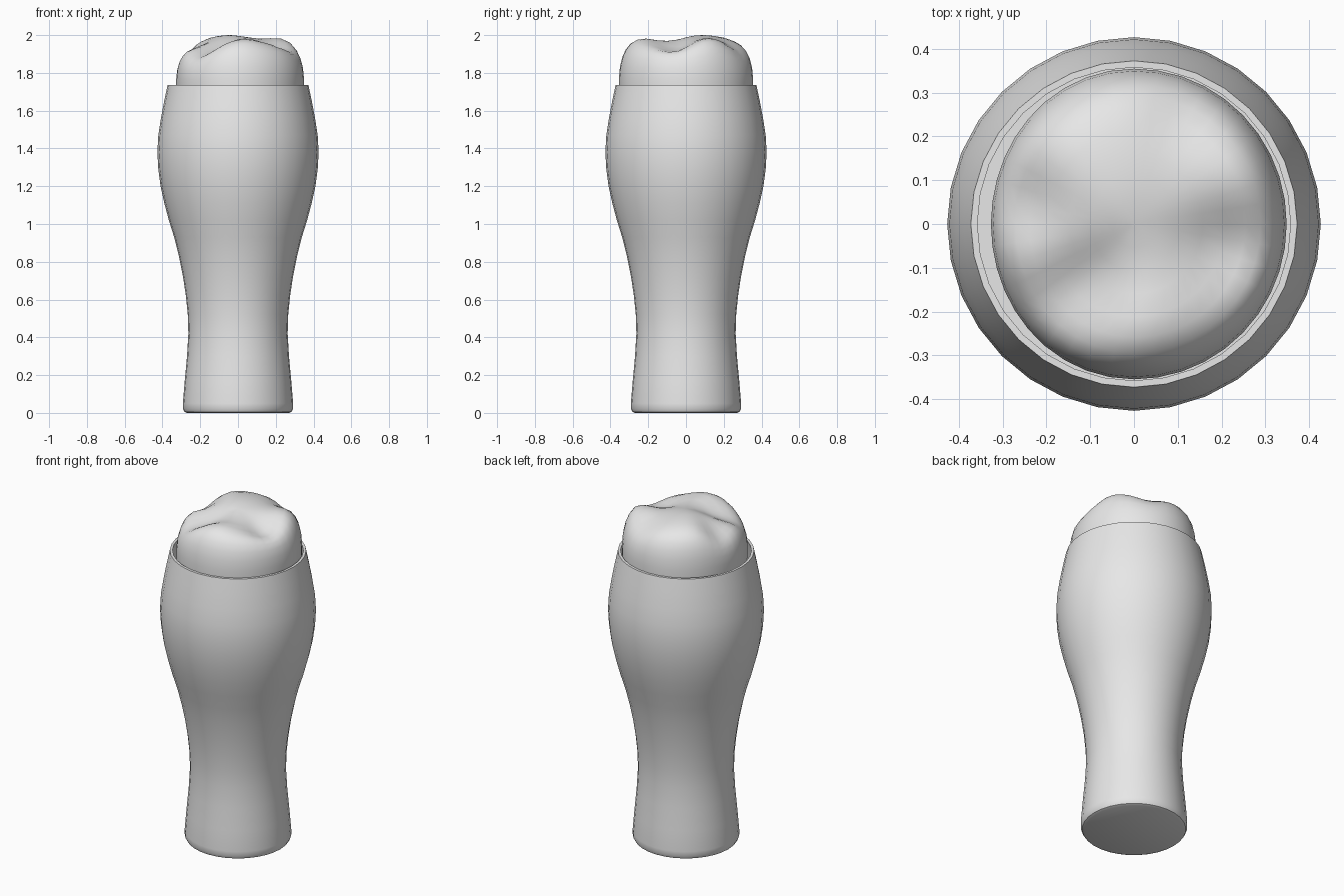
import bpy, bmesh, math

if "Cube" in bpy.data.objects:
    bpy.data.objects.remove(bpy.data.objects["Cube"])

grey = bpy.data.materials.new("plain grey")
grey.diffuse_color = (0.8, 0.8, 0.8, 1)
grey.use_nodes = True
grey.node_tree.nodes["Principled BSDF"].inputs["Base Color"].default_value = grey.diffuse_color


def loft(name, rings, angle=40):
    """Skin a list of closed rings of points, capping both ends."""
    bm = bmesh.new()
    loops = [[bm.verts.new(p) for p in ring] for ring in rings]
    n = len(loops[0])
    for a, b in zip(loops, loops[1:]):
        for i in range(n):
            j = (i + 1) % n
            bm.faces.new((a[i], a[j], b[j], b[i]))
    bm.faces.new(list(reversed(loops[0])))
    bm.faces.new(loops[-1])
    bmesh.ops.recalc_face_normals(bm, faces=bm.faces)
    me = bpy.data.meshes.new(name)
    bm.to_mesh(me)
    bm.free()
    me.materials.append(grey)
    ob = bpy.data.objects.new(name, me)
    bpy.context.collection.objects.link(ob)
    bpy.ops.object.select_all(action='DESELECT')
    ob.select_set(True)
    bpy.context.view_layer.objects.active = ob
    bpy.ops.object.shade_smooth_by_angle(angle=math.radians(angle))
    return ob


def circle(r, z, n=32):
    return [(r * math.cos(2 * math.pi * i / n), r * math.sin(2 * math.pi * i / n), z)
            for i in range(n)]


# Glass: outer wall, rim, then inner wall down to a thick base
outer = [(0.270, 0.0), (0.284, 0.006), (0.292, 0.022), (0.292, 0.05), (0.282, 0.17),
         (0.270, 0.30), (0.263, 0.42), (0.266, 0.52), (0.276, 0.62), (0.291, 0.72),
         (0.313, 0.83), (0.338, 0.93), (0.366, 1.02), (0.390, 1.11), (0.410, 1.20),
         (0.422, 1.29), (0.427, 1.38), (0.422, 1.47), (0.408, 1.56), (0.391, 1.65),
         (0.373, 1.735)]
inner = [(r - 0.015, z) for r, z in reversed(outer) if z > 0.1]
loft("beer_glass", [circle(r, z) for r, z in outer + inner])

# Beer: fills the inside of the glass up to the foam
beer = [(r - 0.019, z + 0.004) for r, z in outer if 0.1 < z < 1.6]
loft("beer", [circle(r, z) for r, z in beer])

# Foam: lumpy dome, made of bumps and dips (x, y, height, width)
lumps = [(-0.05, 0.08, 0.04, 0.12), (0.25, 0.12, 0.03, 0.08), (0.02, -0.24, 0.025, 0.08),
         (-0.27, 0.05, -0.06, 0.07), (-0.22, -0.2, -0.06, 0.08), (0.22, -0.06, -0.05, 0.07),
         (0.12, 0.28, -0.03, 0.06), (-0.1, -0.13, -0.035, 0.07), (-0.2, 0.2, 0.01, 0.08)]


def foam_top(x, y):
    return 1.962 + sum(h * math.exp(-((x - a) ** 2 + (y - b) ** 2) / (2 * w * w))
                       for a, b, h, w in lumps)


def foam_radius(t):
    # slightly flattened on the left side
    return 0.355 - 0.028 * max(0, -math.cos(t)) ** 2 - 0.006 * max(0, math.cos(t)) ** 2


dome = [(0.99, -0.5), (1.0, -0.1), (1.0, 0.15), (0.985, 0.4), (0.95, 0.62), (0.90, 0.78),
        (0.83, 0.9), (0.73, 0.97), (0.6, 1), (0.45, 1), (0.3, 1), (0.15, 1), (0.03, 1)]
rings = []
for f, k in dome:
    ring = []
    for i in range(40):
        t = 2 * math.pi * i / 40
        x, y = f * foam_radius(t) * math.cos(t), f * foam_radius(t) * math.sin(t)
        z = 1.74 + k * ((foam_top(x, y) if k > 0 else 1.96) - 1.74)
        ring.append((x, y, z))
    rings.append(ring)
top = max(p[2] for r in rings for p in r)
# scale the part above the rim so the model is exactly 2 high
rings = [[(x, y, 1.74 + (z - 1.74) * 0.26 / (top - 1.74)) for x, y, z in r] for r in rings]
loft("foam", rings, 60)
